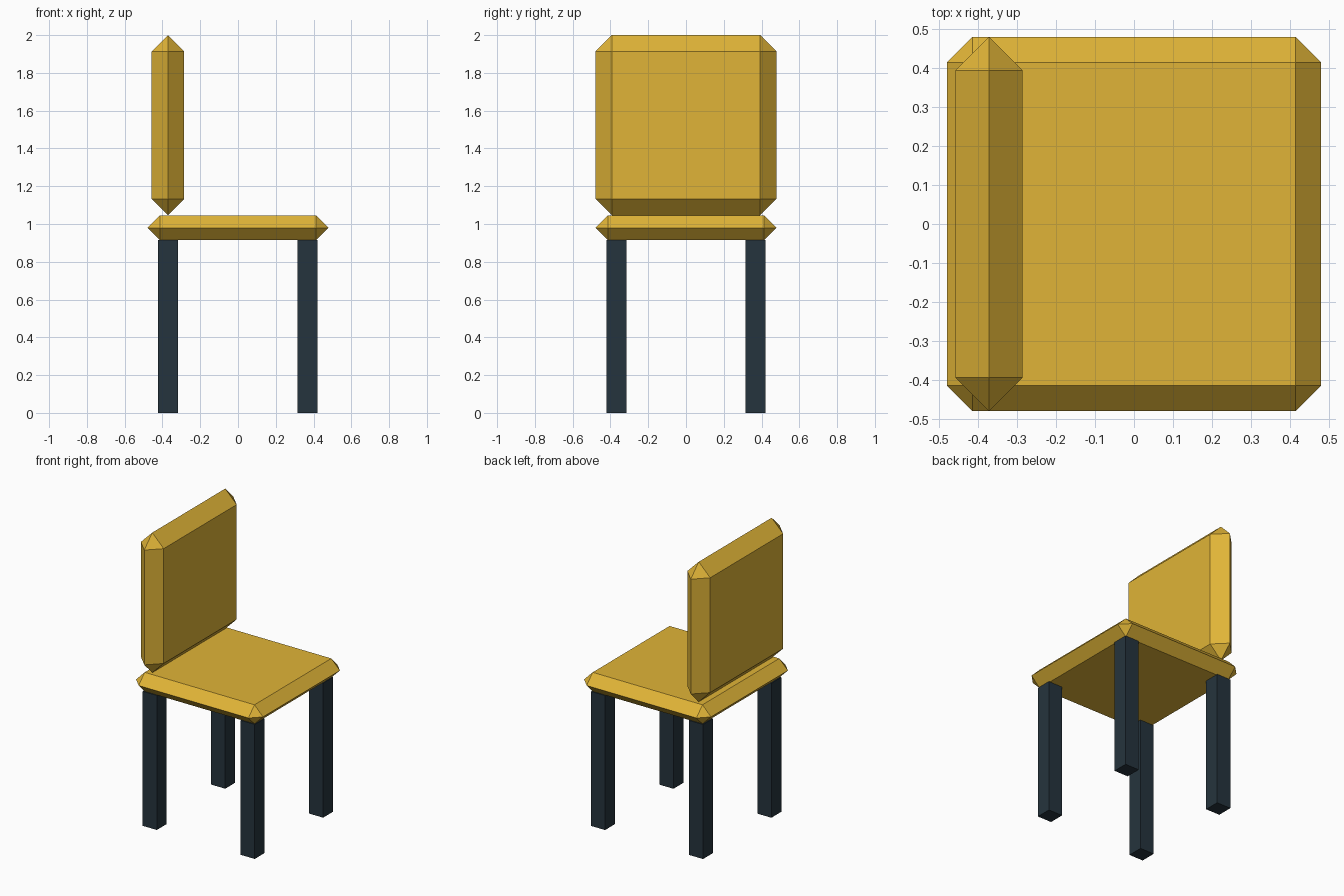
import bpy
import bmesh
from mathutils import Matrix, Vector

cube = bpy.data.objects.get("Cube")
if cube:
    bpy.data.objects.remove(cube, do_unlink=True)


def make_material(name, rgb):
    mat = bpy.data.materials.new(name)
    mat.use_nodes = True
    color = (*rgb, 1.0)
    mat.diffuse_color = color
    mat.node_tree.nodes["Principled BSDF"].inputs["Base Color"].default_value = color
    return mat


def add_box(name, center, size, mat, chamfer=0.0):
    """Box with optional single-segment chamfer on every edge."""
    bm = bmesh.new()
    bmesh.ops.create_cube(bm, size=1.0, matrix=Matrix.Diagonal((*size, 1.0)))
    if chamfer:
        bmesh.ops.bevel(bm, geom=bm.edges[:], offset=chamfer, segments=1,
                        affect='EDGES', clamp_overlap=True)
        # The chamfers meet at mid thickness, so merge the collapsed rim
        bmesh.ops.remove_doubles(bm, verts=bm.verts[:], dist=0.001)
    bmesh.ops.recalc_face_normals(bm, faces=bm.faces[:])
    mesh = bpy.data.meshes.new(name)
    bm.to_mesh(mesh)
    bm.free()
    mesh.materials.append(mat)
    obj = bpy.data.objects.new(name, mesh)
    obj.location = Vector(center)
    bpy.context.collection.objects.link(obj)
    return obj


gold = make_material("golden_yellow", (0.745, 0.456, 0.038))
slate = make_material("dark_slate", (0.0185, 0.034, 0.047))

# Cushioned seat and backrest, chamfered to half their thickness
add_box("seat", (0, 0, 0.98), (0.957, 0.957, 0.13), gold, 0.065)
add_box("backrest", (-0.371, 0, 1.523), (0.172, 0.957, 0.954), gold, 0.086)

# Four square legs; the chair faces +x
for x, end in ((0.368, "front"), (-0.37, "rear")):
    for y, side in ((0.368, "left"), (-0.368, "right")):
        add_box(f"{end}_{side}_leg", (x, y, 0.458), (0.106, 0.106, 0.916), slate)
